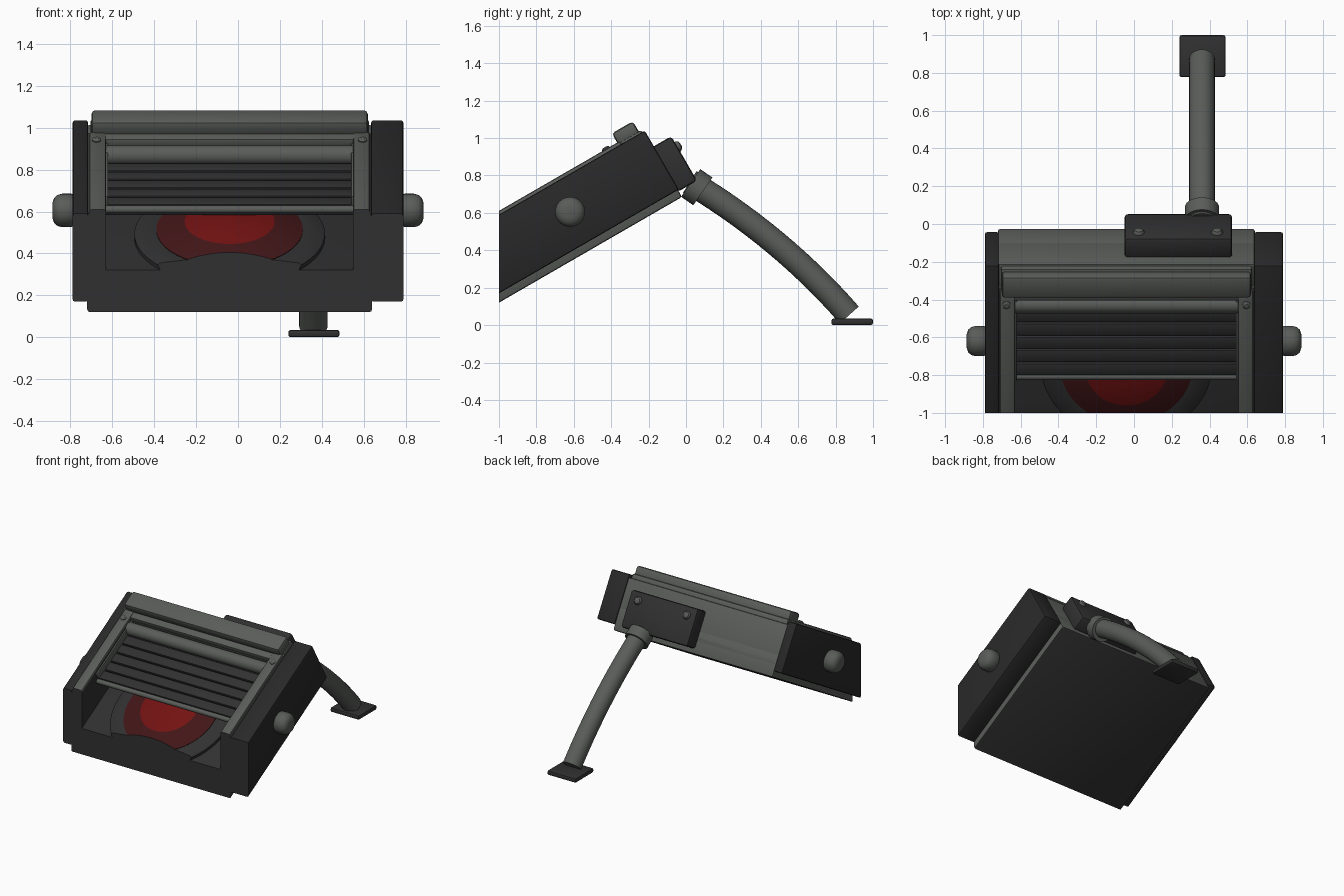
import bpy, bmesh, math
from mathutils import Matrix, Vector

if "Cube" in bpy.data.objects:
    bpy.data.objects.remove(bpy.data.objects["Cube"])

COLORS = {
    "charcoal": (0.030, 0.030, 0.030),
    "black": (0.022, 0.022, 0.022),
    "grey": (0.100, 0.108, 0.100),
    "red": (0.170, 0.006, 0.006),
    "dark_red": (0.055, 0.008, 0.009),
}
MATS = {}
for name, c in COLORS.items():
    MATS[name] = bpy.data.materials.new(name)
    MATS[name].diffuse_color = (*c, 1)

# Local frame of the tilted case: x across, y up the slope, z out of its face
TILT = Matrix.Translation((0, -1, 0.12)) @ Matrix.Rotation(math.radians(30), 4, 'X')
WORLD = Matrix.Identity(4)
MID = -0.04          # middle of the case in x


def finish(name, bm, mats, matrix=TILT, rule=None, cut=False):
    """Colour by rule, place, optionally slice flat at the front, make object."""
    bmesh.ops.recalc_face_normals(bm, faces=bm.faces)
    bm.normal_update()
    if rule:
        for f in bm.faces:
            f.material_index = rule(f)
    bm.transform(matrix)
    if cut:
        geom = bm.verts[:] + bm.edges[:] + bm.faces[:]
        res = bmesh.ops.bisect_plane(bm, geom=geom, plane_co=(0, -1, 0),
                                     plane_no=(0, -1, 0), clear_outer=True)
        edges = [e for e in res["geom_cut"] if isinstance(e, bmesh.types.BMEdge)]
        if edges:
            caps = bmesh.ops.holes_fill(bm, edges=edges, sides=0)["faces"]
            for f in caps:
                f.material_index = len(mats)
        bmesh.ops.recalc_face_normals(bm, faces=bm.faces)
    me = bpy.data.meshes.new(name)
    bm.to_mesh(me)
    bm.free()
    for m in list(mats) + (["charcoal"] if cut else []):
        me.materials.append(MATS[m])
    ob = bpy.data.objects.new(name, me)
    bpy.context.collection.objects.link(ob)
    bpy.context.view_layer.objects.active = ob
    for o in bpy.context.selected_objects:
        o.select_set(False)
    ob.select_set(True)
    bpy.ops.object.shade_smooth_by_angle(angle=math.radians(35))
    return ob


def box(name, x, y, z, mats, bevel=0.012, **kw):
    bm = bmesh.new()
    bmesh.ops.create_cube(bm, size=1)
    size = Matrix.Diagonal((x[1] - x[0], y[1] - y[0], z[1] - z[0], 1))
    bm.transform(Matrix.Translation((sum(x) / 2, sum(y) / 2, sum(z) / 2)) @ size)
    if bevel:
        bmesh.ops.bevel(bm, geom=bm.edges[:], offset=bevel, segments=2,
                        profile=0.5, affect='EDGES')
    return finish(name, bm, mats, **kw)


def skin(rings):
    """Closed solid through a list of equal rings."""
    bm = bmesh.new()
    loops = [[bm.verts.new(p) for p in ring] for ring in rings]
    n = len(loops[0])
    for a, b in zip(loops, loops[1:]):
        for i in range(n):
            j = (i + 1) % n
            bm.faces.new((a[i], a[j], b[j], b[i]))
    bm.faces.new(loops[0][::-1])
    bm.faces.new(loops[-1])
    return bm


def lathe(name, profile, mats, place=WORLD, n=32, matrix=TILT, **kw):
    rings = [[place @ Vector((r * math.cos(2 * math.pi * i / n),
                              r * math.sin(2 * math.pi * i / n), h))
              for i in range(n)] for r, h in profile]
    return finish(name, skin(rings), mats, matrix=matrix, **kw)


def tube(name, path, radius, mats, n=28):
    """Round bar along (y, z) points in the plane x = 0.36."""
    rings = []
    for k, p in enumerate(path):
        a, b = path[max(k - 1, 0)], path[min(k + 1, len(path) - 1)]
        d = Vector((b[0] - a[0], b[1] - a[1])).normalized()
        rings.append([(0.36 + radius * math.cos(t), p[0] - d.y * radius * math.sin(t),
                       p[1] + d.x * radius * math.sin(t))
                      for t in (2 * math.pi * i / n for i in range(n))])
    return finish(name, skin(rings), mats, matrix=WORLD)


def case_rule(f):
    return 1 if abs(f.normal.z) > 0.9 else 0


# Case: floor, side walls and solid rear block
box("case_floor", (-0.72, 0.64), (-0.3, 1.13), (0, 0.173), ["grey", "charcoal"],
    rule=case_rule, cut=True)
for side, name in ((-1, "left"), (1, "right")):
    xs = sorted((MID + side * 0.59, MID + side * 0.675))
    box(name + "_wall", xs, (-0.3, 1.0), (0.1, 0.41), ["grey", "charcoal"], bevel=0,
        rule=lambda f, s=side: 1 if f.normal.x * s < -0.9 else 0, cut=True)
    xs = sorted((MID + side * 0.59, MID + side * 0.67))
    box(name + "_rail", xs, (-0.3, 0.99), (0.39, 0.425), ["grey"], cut=True)
    # inner lip along each rail
    xs = sorted((MID + side * 0.58, MID + side * 0.60))
    box(name + "_inner_lip", xs, (0.42, 0.93), (0.30, 0.395), ["grey"], bevel=0.004)
    lathe(name + "_rail_screw", [(0.022, 0), (0.022, 0.008), (0.012, 0.015)], ["grey"],
          place=Matrix.Translation((MID + side * 0.635, 0.906, 0.422)), n=20)
box("rear_block", (-0.72, 0.64), (0.92, 1.13), (0.08, 0.385), ["grey"])
box("rear_lid", (-0.705, 0.625), (0.925, 1.12), (0.36, 0.42), ["grey"])
box("top_bar", (-0.70, 0.62), (0.975, 1.105), (0.40, 0.482), ["grey"], bevel=0.018)

# Side plates with round knobs
for name, xs, kx, s in (("left", (-0.79, -0.715), -0.78, -1),
                        ("right", (0.635, 0.79), 0.78, 1)):
    box(name + "_side_plate", xs, (-0.3, 1.135), (0.043, 0.407), ["black"], cut=True)
    lathe(name + "_knob", [(0.07, 0), (0.08, 0.015), (0.08, 0.06), (0.074, 0.082),
                           (0.06, 0.098), (0.035, 0.106)], ["grey"],
          place=Matrix.Translation((kx, 0.572, 0.23)) @
          Matrix.Rotation(s * math.pi / 2, 4, 'Y'))

# Lens ring and domed lens set in the floor
lens = Matrix.Translation((MID, 0.412, 0.173))
lathe("lens_ring", [(0.455, -0.02), (0.455, 0.022), (0.445, 0.03), (0.36, 0.042)],
      ["charcoal"], place=lens, n=56, cut=True)
dome = [(0.35, 0.0)] + [(r, 0.115 - 0.57 * r * r) for r in
                        (0.35, 0.32, 0.28, 0.24, 0.215, 0.17, 0.12, 0.06, 0.02)]
lathe("lens_dome", dome, ["dark_red", "red"], place=lens, n=56, cut=True,
      rule=lambda f: 1 if f.normal.z > 0 and f.calc_center_median().z > 0.261 else 0)

# Slatted shutter with roller and lower lip
box("shutter_panel", (-0.63, 0.55), (0.42, 0.93), (0.29, 0.322), ["charcoal"], bevel=0.004)
for i in range(5):
    y = 0.428 + i * 0.081
    box(f"shutter_slat_{i + 1}", (-0.625, 0.545), (y, y + 0.073), (0.31, 0.347),
        ["charcoal"], bevel=0.008)
across = Matrix.Rotation(math.pi / 2, 4, 'Y')
for name, r, y, z in (("shutter_roller", 0.047, 0.872, 0.362),
                      ("shutter_lip", 0.018, 0.412, 0.328)):
    lathe(name, [(r, -0.59), (r, 0.59)], ["grey"],
          place=Matrix.Translation((MID, y, z)) @ across)

# Rear bracket with two bolts
box("rear_bracket", (-0.05, 0.52), (1.12, 1.243), (0.035, 0.31), ["charcoal"], bevel=0.018)
for i, x in enumerate((0.025, 0.44)):
    lathe(f"bracket_bolt_{i + 1}", [(0.03, 0), (0.03, 0.008), (0.022, 0.02), (0.008, 0.025)],
          ["grey"], n=20, place=Matrix.Translation((x, 1.24, 0.245)) @
          Matrix.Rotation(-math.pi / 2, 4, 'X'))

# Bent leg, collar and foot
p0, p1, p2 = Vector((0.02, 0.765)), Vector((0.51, 0.47)), Vector((0.873, 0.054))
path = [p0 * (1 - t) ** 2 + p1 * 2 * t * (1 - t) + p2 * t * t
        for t in (i / 14 for i in range(15))]
tube("leg", path, 0.068, ["grey"])
tube("leg_collar", [(0.025, 0.76), (0.09, 0.715)], 0.09, ["grey"])
box("foot", (0.24, 0.485), (0.777, 1.0), (0, 0.035), ["charcoal"], bevel=0.012, matrix=WORLD)

for m in bpy.data.materials:
    if m.users and not m.is_grease_pencil:
        m.use_nodes = True
        m.node_tree.nodes["Principled BSDF"].inputs["Base Color"].default_value = m.diffuse_color
